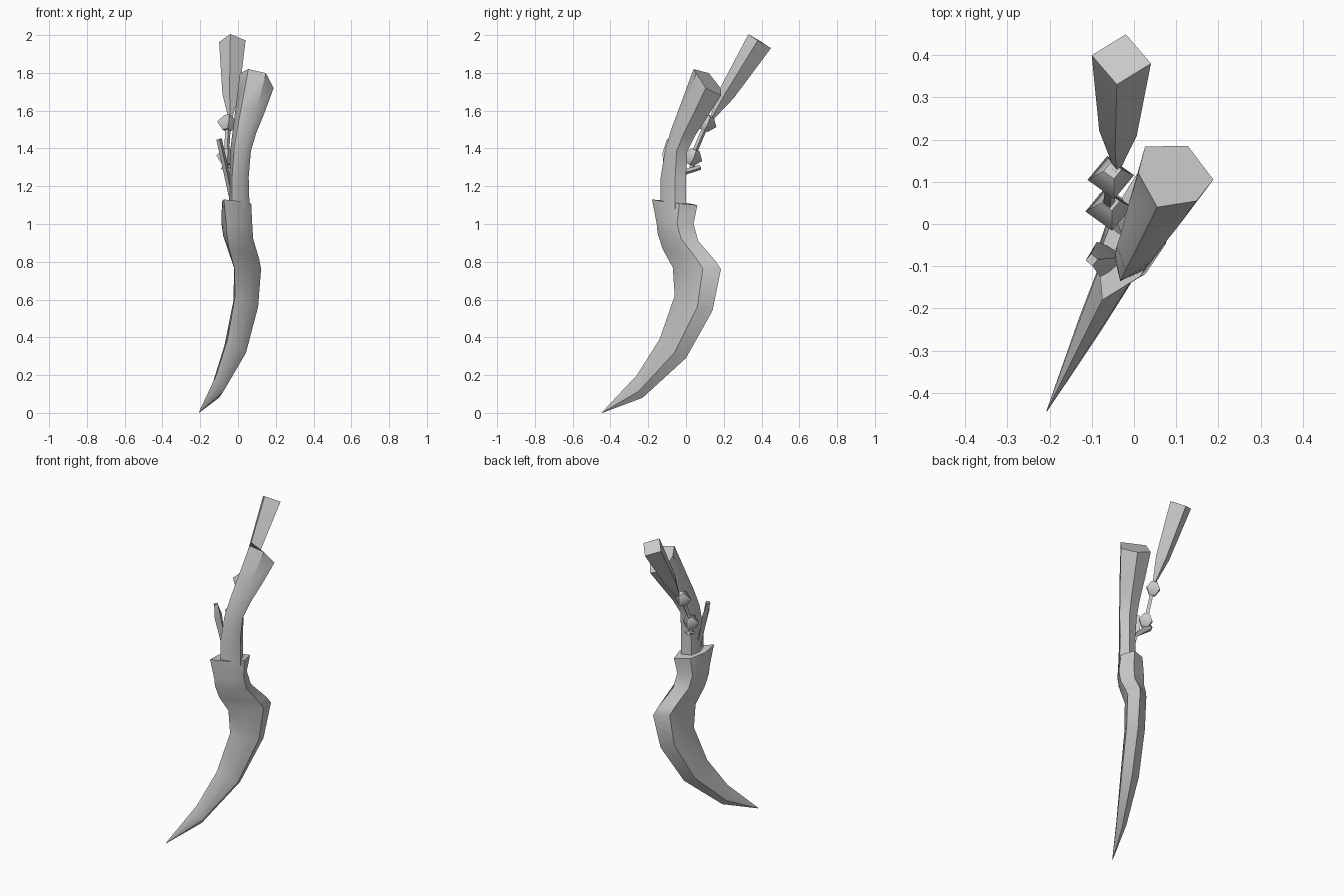
import bpy, math
from mathutils import Vector

if "Cube" in bpy.data.objects:
    bpy.data.objects.remove(bpy.data.objects["Cube"])

N = Vector((0.9, -0.436, 0))  # thickness direction of the slanted blade plane


def mesh(name, verts, faces, angle=40):
    me = bpy.data.meshes.new(name)
    me.from_pydata([tuple(v) for v in verts], [], faces)
    ob = bpy.data.objects.new(name, me)
    bpy.context.collection.objects.link(ob)
    bpy.context.view_layer.objects.active = ob
    for o in bpy.context.selected_objects:
        o.select_set(False)
    ob.select_set(True)
    bpy.ops.object.mode_set(mode='EDIT')
    bpy.ops.mesh.select_all(action='SELECT')
    bpy.ops.mesh.normals_make_consistent(inside=False)
    bpy.ops.object.mode_set(mode='OBJECT')
    bpy.ops.object.shade_smooth_by_angle(angle=math.radians(angle))
    return ob


def loft(name, rings, angle=40):
    n = len(rings[0])
    verts = [v for r in rings for v in r]
    faces = [(k * n + i, k * n + (i + 1) % n, (k + 1) * n + (i + 1) % n, (k + 1) * n + i)
             for k in range(len(rings) - 1) for i in range(n)]
    faces += [tuple(range(n)), tuple(range(len(verts) - n, len(verts)))]
    return mesh(name, verts, faces, angle)


def section(fy, fz, by, bz, half, lift=0.0, dx=0.015):
    """Six-sided section from front edge to back edge."""
    f = Vector((0.5 * fy + dx, fy, fz))
    b = Vector((0.5 * by + dx, by, bz))
    up = Vector((0, 0, lift))
    p, q = f.lerp(b, 0.33) + up, f.lerp(b, 0.72)
    h = N * half
    return [f, p + h * 0.85, q + h, b, q - h, p - h * 0.85]


# Curved sheath: front y, z, back y, z, half thickness
sheath = [(-.18, 1.13, .06, 1.10, .065), (-.155, 1.0, .04, 1.0, .075),
          (-.15, .95, .065, .91, .07), (-.125, .87, .16, .80, .062),
          (-.07, .77, .185, .76, .056), (-.06, .62, .14, .54, .055),
          (-.14, .39, .0, .29, .052), (-.26, .20, -.23, .08, .03),
          (-.445, .003, -.443, 0, .001)]
loft("sheath", [section(*s) for s in sheath])

# Curved handle flaring to the pommel
handle = [(-.135, 1.08, .0, 1.08, .05), (-.135, 1.24, .0, 1.25, .045),
          (-.11, 1.40, .005, 1.38, .052), (-.075, 1.51, .05, 1.47, .06),
          (-.03, 1.63, .115, 1.57, .075), (.04, 1.82, .185, 1.68, .09, .025)]
loft("handle", [section(*h, dx=.035) for h in handle])


def square_rod(name, stations, spin=0.15):
    """Four-sided rod through (centre, radius) stations."""
    d = (Vector(stations[-1][0]) - Vector(stations[0][0])).normalized()
    u = Vector((1, 0, 0))
    u = (u - d * u.dot(d)).normalized()
    v = d.cross(u)
    rings = []
    for c, r in stations:
        rings.append([Vector(c) + r * (u * math.cos(a) + v * math.sin(a))
                      for a in (spin + i * math.pi / 2 for i in range(4))])
    return loft(name, rings, 60)


# Tassel, beads and connecting cord
square_rod("tassel", [((-.04, .14, 1.565), .012), ((-.038, .215, 1.69), .045),
                      ((-.03, .39, 1.968), .071)], -.15)
for name, c in (("upper_bead", Vector((-.055, .11, 1.535))),
                ("lower_bead", Vector((-.06, .035, 1.355)))):
    d = Vector((.1, .4, .9)).normalized()
    square_rod(name, [(c - d * .042, .024), (c, .056), (c + d * .042, .022)])
square_rod("cord", [((-.06, .03, 1.28), .014), ((-.06, .045, 1.38), .014),
                    ((-.053, .1, 1.51), .014), ((-.045, .135, 1.57), .012)])


def leaf(name, base, tip, side, width, thick):
    """Flat six-sided pointed plate."""
    base, tip, side = Vector(base), Vector(tip), Vector(side).normalized()
    nrm = (tip - base).cross(side).normalized() * thick
    rings = []
    for t, w in ((0, .25), (.4, .75), (.75, 1), (1, .35)):
        c, s = base.lerp(tip, t), side * width * w
        rings.append([c + s, c + nrm, c - s, c - nrm])
    return loft(name, rings)


# Leaf plate beside the handle and small cord knot behind it
leaf("side_leaf", (-.035, -.08, 1.15), (-.1, -.085, 1.45), (-.1, 1, 0), .042, .015)
leaf("cord_knot", (-.03, -.02, 1.27), (-.07, .075, 1.30), (1, .3, 0), .035, .014)
